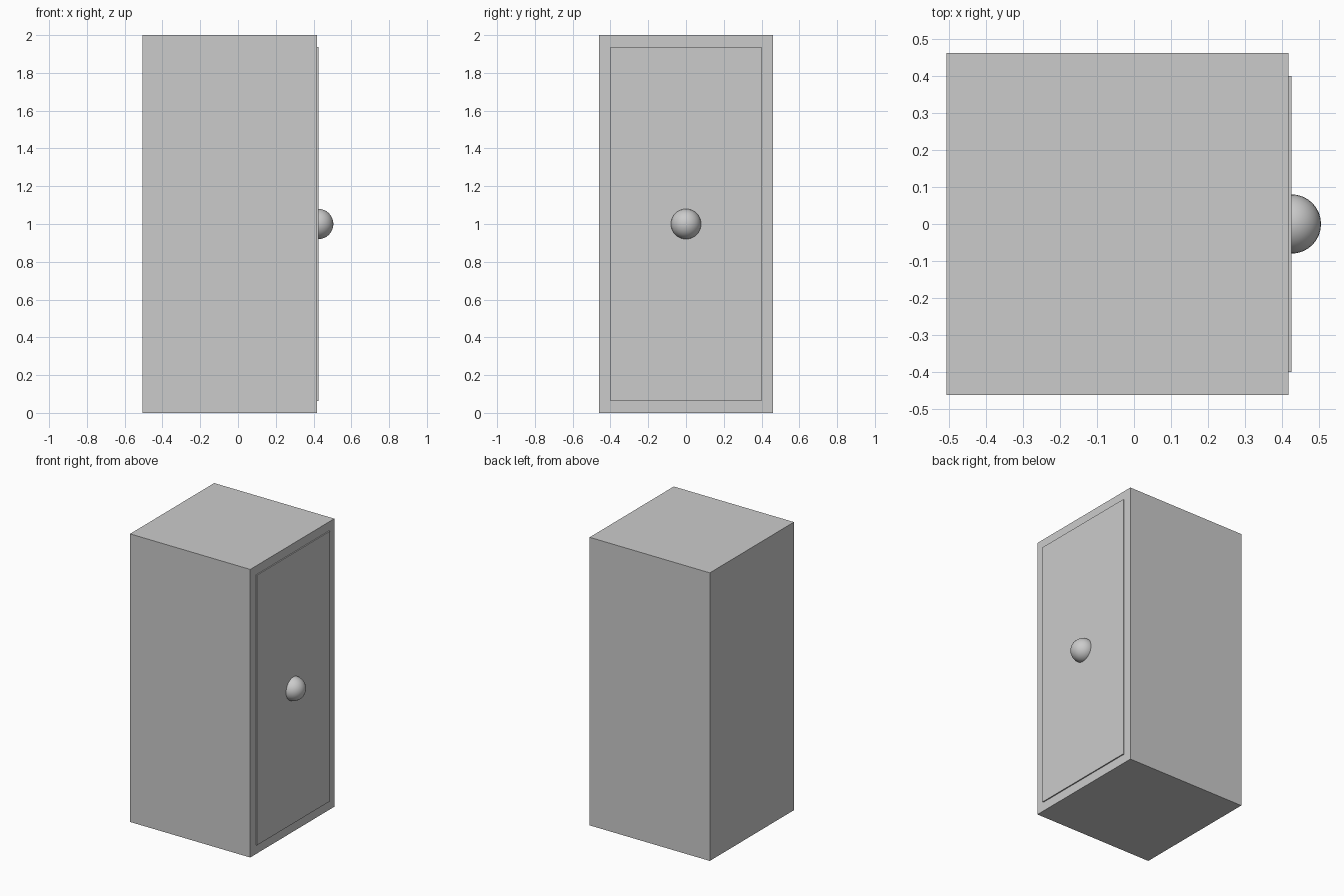
import bpy

if "Cube" in bpy.data.objects:
    bpy.data.objects.remove(bpy.data.objects["Cube"])


def box(name, lo, hi):
    size = [b - a for a, b in zip(lo, hi)]
    mid = [(a + b) / 2 for a, b in zip(lo, hi)]
    bpy.ops.mesh.primitive_cube_add(size=1, location=mid)
    ob = bpy.context.object
    ob.name = name
    ob.scale = size
    bpy.ops.object.transform_apply(location=False, rotation=False, scale=True)
    return ob


FRONT = 0.417        # x of the cabinet's door side
PANEL = 0.425        # x of the door panel's outer face

# Cabinet body
box("cabinet_body", (-0.506, -0.4615, 0), (FRONT, 0.4615, 2))

# Thin raised door panel
box("door_panel", (FRONT, -0.40, 0.063), (PANEL, 0.40, 1.938))

# Round knob, half sunk into the door
bpy.ops.mesh.primitive_uv_sphere_add(segments=32, ring_count=16, radius=0.08,
                                     location=(PANEL, 0, 1))
knob = bpy.context.object
knob.name = "door_knob"
bpy.ops.object.shade_smooth_by_angle()
